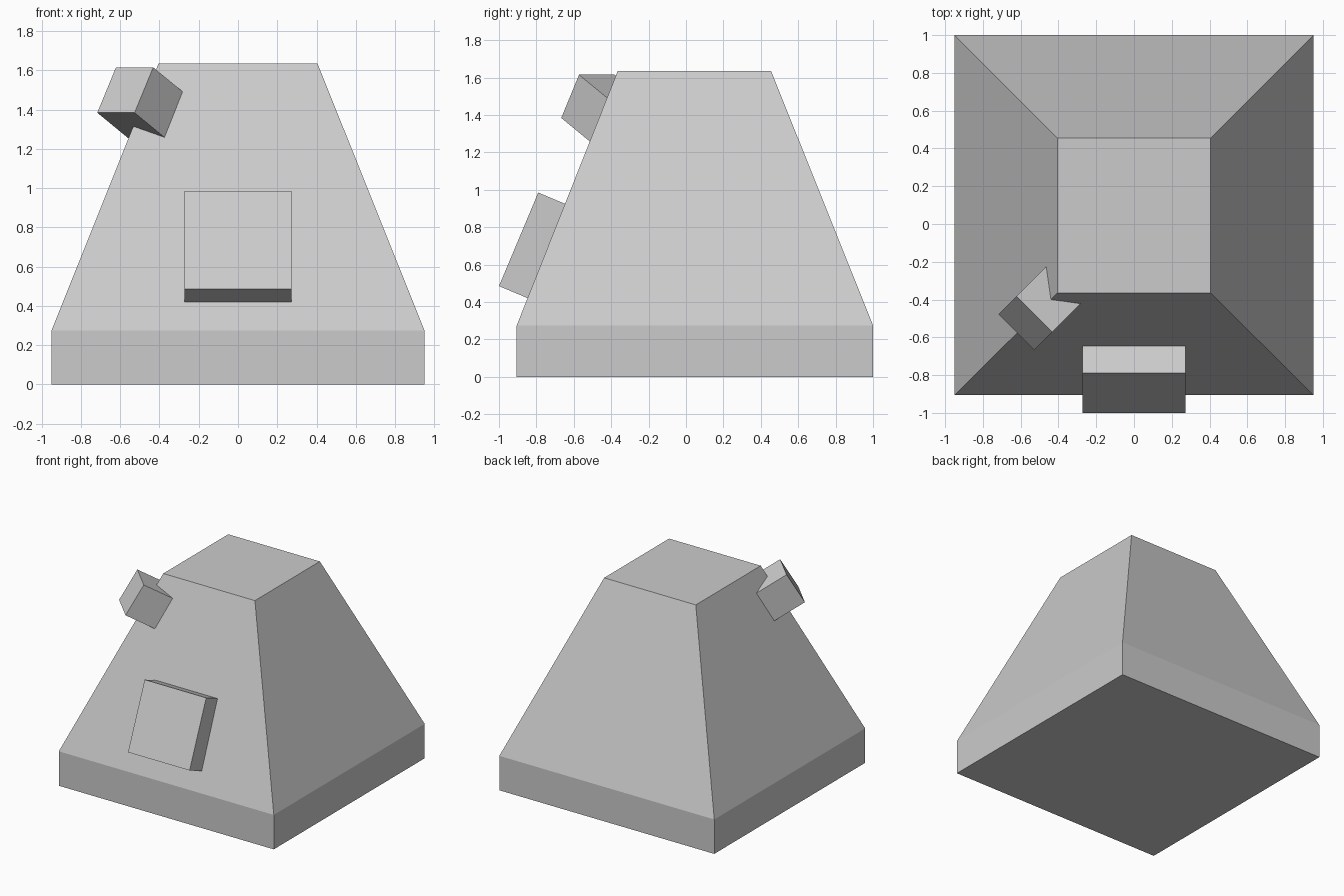
import bpy
import bmesh
from mathutils import Vector, Matrix

default = bpy.data.objects.get("Cube")
if default:
    bpy.data.objects.remove(default, do_unlink=True)

# Single flat grey
grey = bpy.data.materials.new("light_grey")
grey.use_nodes = True
color = (0.6, 0.6, 0.6, 1)
grey.diffuse_color = color
grey.node_tree.nodes["Principled BSDF"].inputs["Base Color"].default_value = color


def make_object(name, bm):
    bmesh.ops.recalc_face_normals(bm, faces=bm.faces)
    mesh = bpy.data.meshes.new(name)
    bm.to_mesh(mesh)
    bm.free()
    mesh.materials.append(grey)
    obj = bpy.data.objects.new(name, mesh)
    bpy.context.collection.objects.link(obj)
    return obj


def box(name, corner, across, up, inward):
    """Box spanned by three edge vectors from its outer lower corner."""
    bm = bmesh.new()
    bmesh.ops.create_cube(bm, size=1)
    for v in bm.verts:
        a, b, c = v.co + Vector((0.5, 0.5, 0.5))
        v.co = Vector(corner) + across * a + up * b + inward * c
    return make_object(name, bm)


# Body: square plinth with a tapered block rising from it
bm = bmesh.new()
rings = []
for half_x, front, back, z in ((0.95, -0.905, 1.0, 0),
                               (0.95, -0.905, 1.0, 0.275),
                               (0.405, -0.365, 0.455, 1.635)):
    rings.append([bm.verts.new(p) for p in ((-half_x, front, z), (half_x, front, z),
                                            (half_x, back, z), (-half_x, back, z))])
bm.faces.new(rings[0][::-1])
bm.faces.new(rings[-1])
for low, high in zip(rings, rings[1:]):
    for i in range(4):
        j = (i + 1) % 4
        bm.faces.new((low[i], low[j], high[j], high[i]))
make_object("tapered_body", bm)

# Square panel lying on the sloped front
slope = Vector((0, 0.21, 0.5))
into_front = Vector((0, 0.5, -0.21)).normalized() * 0.3
box("front_panel", (-0.272, -1.0, 0.485), Vector((0.544, 0, 0)), slope, into_front)

# Small block set diagonally into the upper front right corner
across = Vector((0.19, -0.19, 0))
up = Vector((0.095, 0.095, 0.231))
into_corner = across.cross(up).normalized() * -0.4
if into_corner.y < 0:
    into_corner.negate()
box("corner_block", (-0.717, -0.477, 1.384), across, up, into_corner)
